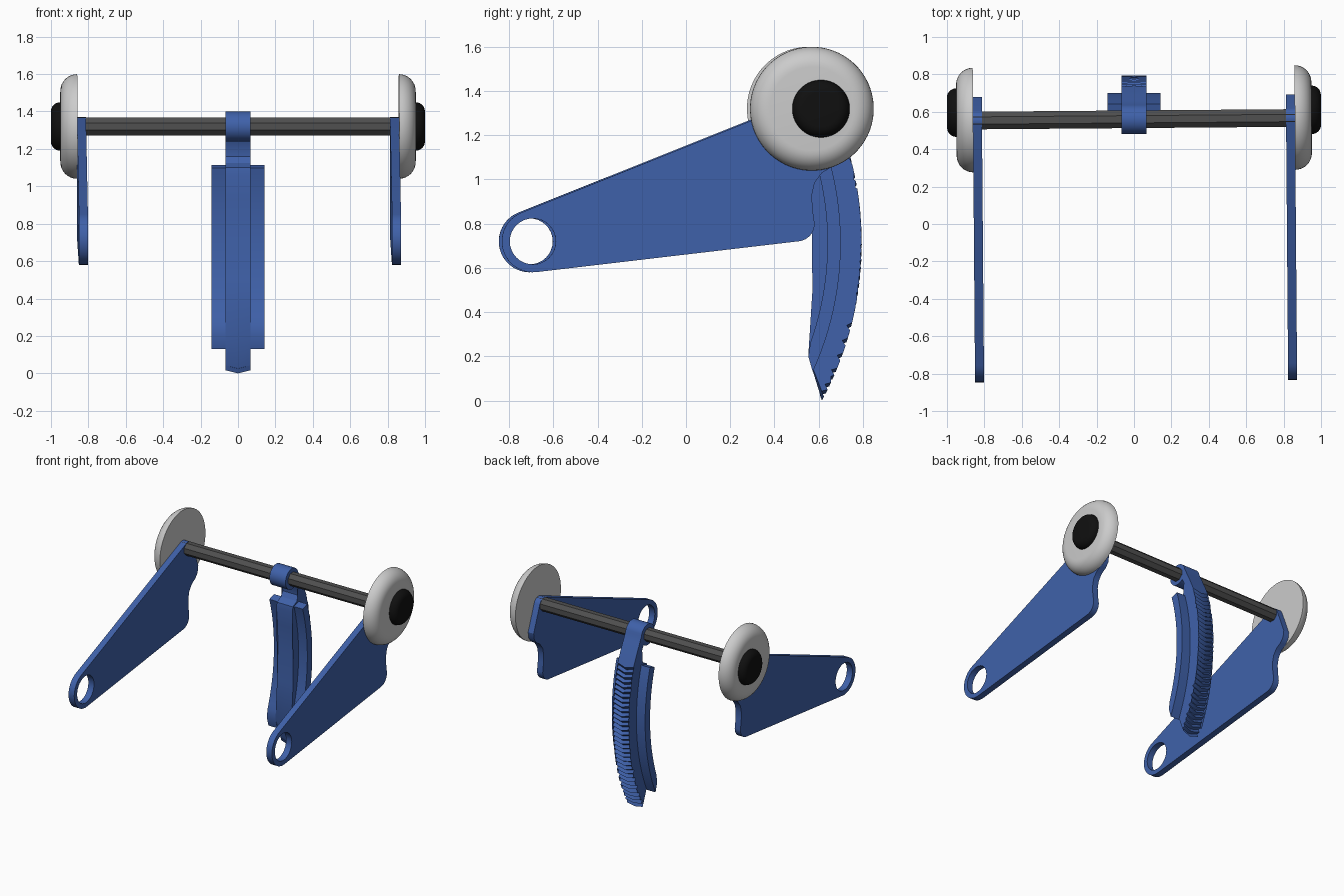
import bpy, bmesh
from math import sin, cos, pi, radians
from mathutils import Matrix, Vector

if "Cube" in bpy.data.objects:
    bpy.data.objects.remove(bpy.data.objects["Cube"])

def material(name, rgb):
    m = bpy.data.materials.new(name)
    m.diffuse_color = (*rgb, 1)
    m.use_nodes = True
    m.node_tree.nodes["Principled BSDF"].inputs["Base Color"].default_value = m.diffuse_color
    return m

BLUE = material("blue", (0.05, 0.12, 0.40))
DARK = material("dark_grey", (0.08, 0.08, 0.08))
BLACK = material("black", (0.005, 0.005, 0.005))

# Small twist of the arm assembly about the vertical through the rod
TWIST = (Matrix.Translation((0, 0.562, 0)) @ Matrix.Rotation(0.008, 4, 'Z')
         @ Matrix.Translation((0, -0.562, 0)))

def arc(cy, cz, r, a0, a1, n):
    return [(cy + r * cos(a0 + (a1 - a0) * i / n), cz + r * sin(a0 + (a1 - a0) * i / n))
            for i in range(n + 1)]

def finish(name, mesh, mat=None, angle=30, transform=None):
    if transform:
        mesh.transform(transform)
    ob = bpy.data.objects.new(name, mesh)
    bpy.context.collection.objects.link(ob)
    if mat:
        mesh.materials.clear()
        mesh.materials.append(mat)
    bm = bmesh.new()
    bm.from_mesh(mesh)
    bmesh.ops.remove_doubles(bm, verts=bm.verts, dist=1e-5)
    bmesh.ops.recalc_face_normals(bm, faces=bm.faces)
    bm.to_mesh(mesh)
    bm.free()
    bpy.ops.object.select_all(action='DESELECT')
    ob.select_set(True)
    bpy.context.view_layer.objects.active = ob
    bpy.ops.object.shade_smooth_by_angle(angle=radians(angle))
    return ob

def plate(name, outlines, x, half, mat, transform=None):
    """Extrude (y, z) outlines along x; extra outlines become holes."""
    cu = bpy.data.curves.new(name, 'CURVE')
    cu.dimensions, cu.fill_mode, cu.extrude = '2D', 'BOTH', half
    for pts in outlines:
        sp = cu.splines.new('POLY')
        sp.points.add(len(pts) - 1)
        for p, (y, z) in zip(sp.points, pts):
            p.co = (y, z, 0, 1)
        sp.use_cyclic_u = True
    tmp = bpy.data.objects.new(name + "_tmp", cu)
    bpy.context.collection.objects.link(tmp)
    bpy.context.view_layer.update()
    mesh = bpy.data.meshes.new_from_object(
        tmp.evaluated_get(bpy.context.evaluated_depsgraph_get()))
    bpy.data.objects.remove(tmp)
    mesh.transform(Matrix(((0, 0, 1, x), (1, 0, 0, 0), (0, 1, 0, 0), (0, 0, 0, 1))))
    return finish(name, mesh, mat, 30, transform)

def lathe(name, profile, cy, cz, side, segs, mat, angle=40):
    """Spin an (x, r) profile around the x axis at (cy, cz)."""
    bm = bmesh.new()
    rings = [[bm.verts.new((side * x, cy + r * cos(2 * pi * (k + .5) / segs),
                            cz + r * sin(2 * pi * (k + .5) / segs)))
              for k in range(segs)] for x, r in profile]
    for a, b in zip(rings, rings[1:]):
        for k in range(segs):
            bm.faces.new((a[k], a[(k + 1) % segs], b[(k + 1) % segs], b[k]))
    bm.faces.new(rings[0])
    bm.faces.new(rings[-1])
    mesh = bpy.data.meshes.new(name)
    bm.to_mesh(mesh)
    bm.free()
    return finish(name, mesh, mat, angle, TWIST)

# Side arms, with a round hole at the front end
arm = arc(-0.70, 0.72, 0.14, radians(111), radians(277), 20)
arm += arc(0.495, 0.80, 0.08, radians(-83), 0, 8)
arm += [(0.565, 0.87), (0.563, 0.93), (0.575, 0.985), (0.608, 1.03), (0.65, 1.055),
        (0.678, 1.09), (0.686, 1.14)]
arm += arc(0.56, 1.315, 0.055, radians(20), radians(111), 6)
hole = arc(-0.70, 0.72, 0.104, 0, 2 * pi * 31 / 32, 31)

# Rounded discs and offset hubs
disc = [(0.86, 0.28)] + arc(0.86, 0.19, 0.09, pi / 2, 0, 8)[1:]
hub = [(0.94, 0.13)] + arc(0.95, 0.08, 0.05, pi / 2, 0, 6)
for side, word in ((-1, "left"), (1, "right")):
    plate(word + "_arm", [arm, hole], side * 0.837, 0.024, BLUE, TWIST)
    lathe(word + "_disc", disc, 0.5625, 1.32, side, 64, None)
    lathe(word + "_hub", hub, 0.603, 1.32, side, 48, BLACK)

# Cross rod
lathe("cross_rod", [(-0.86, 0.051), (0.86, 0.051)], 0.56, 1.32, 1, 8, DARK, 20)

# Curved toothed blade: three copies of the profile, teeth shifted into chevrons
CY, CZ, TEETH = -0.704, 0.712, 32

def blade_profile(shift):
    pts = [(0.553, 0.20), (0.572, 0.50), (0.583, 0.75), (0.578, 0.93), (0.565, 1.06),
           (0.57, 1.10), (0.62, 1.125), (0.642, 1.16), (0.638, 1.21)]
    pts += arc(0.56, 1.32, 0.08, radians(-50), radians(-350), 24)
    pts += [(0.66, 1.29), (0.70, 1.21), (0.728, 1.145)]
    for i in range(2 * TEETH + 1):
        a = 0.272 - 0.767 * i / (2 * TEETH) + shift
        r = 1.478 if i % 2 else 1.499
        pts.append((CY + r * cos(a), CZ + r * sin(a)))
    return pts

bm = bmesh.new()
rows = [[bm.verts.new((x, y, z)) for y, z in blade_profile(s)]
        for x, s in ((-0.068, 0.013), (0, 0), (0.068, 0.013))]
n = len(rows[0])
for a, b in zip(rows, rows[1:]):
    for k in range(n):
        bm.faces.new((a[k], a[(k + 1) % n], b[(k + 1) % n], b[k]))
caps = [bm.faces.new(rows[0]), bm.faces.new(rows[-1])]
bmesh.ops.triangulate(bm, faces=caps)
mesh = bpy.data.meshes.new("toothed_blade")
bm.to_mesh(mesh)
bm.free()
finish("toothed_blade", mesh, BLUE, 25)

# Curved guide rails either side of the blade
rail = arc(CY, CZ, 1.404, 0.291, -0.4277, 20) + [(0.553, 0.20)]
rail += arc(CY, CZ, 1.344, -0.339, 0.291, 20)
for side, word in ((-1, "left"), (1, "right")):
    plate(word + "_guide_rail", [rail], side * 0.104, 0.038, BLUE)
